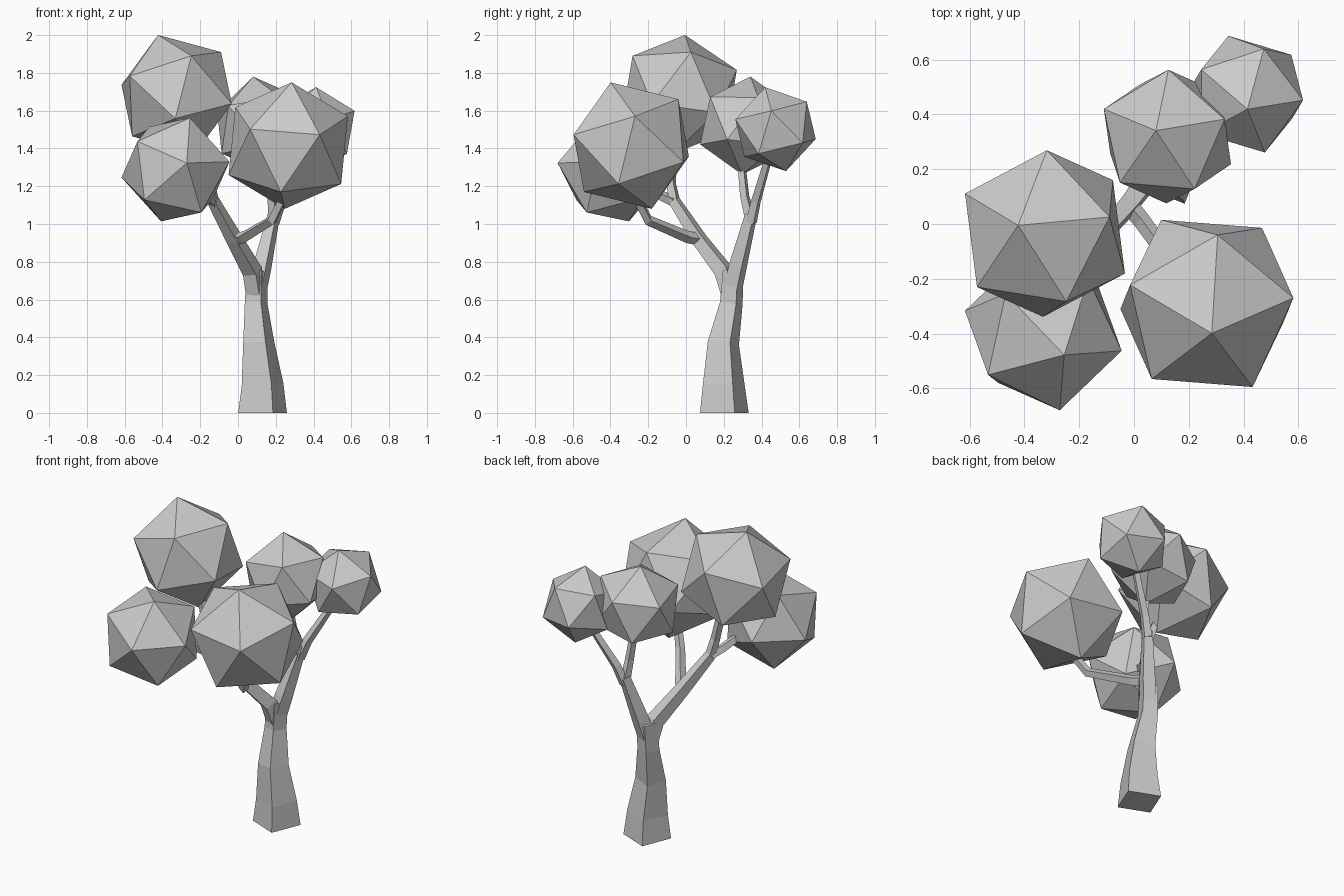
import bpy, bmesh, math
from mathutils import Vector, Matrix

if "Cube" in bpy.data.objects:
    bpy.data.objects.remove(bpy.data.objects["Cube"])


def finish(name, bm):
    bmesh.ops.recalc_face_normals(bm, faces=bm.faces)
    mesh = bpy.data.meshes.new(name)
    bm.to_mesh(mesh)
    bm.free()
    ob = bpy.data.objects.new(name, mesh)
    bpy.context.collection.objects.link(ob)
    return ob


def limb(name, points, radii):
    """Tapered four-sided tube along a path."""
    pts = [Vector(p) for p in points]
    bm = bmesh.new()
    rings = []
    ref = Vector((math.cos(math.radians(23)), math.sin(math.radians(23)), 0))
    for i, (p, r) in enumerate(zip(pts, radii)):
        t = (pts[min(i + 1, len(pts) - 1)] - pts[max(i - 1, 0)]).normalized()
        if p.z == 0:
            t = Vector((0, 0, 1))
        u = (ref - t * ref.dot(t)).normalized()
        v = t.cross(u)
        rings.append([bm.verts.new(p + r * d) for d in (u, v, -u, -v)])
    for a, b in zip(rings, rings[1:]):
        for k in range(4):
            n = (k + 1) % 4
            bm.faces.new((a[k], a[n], b[n], b[k]))
    bm.faces.new(rings[0][::-1])
    bm.faces.new(rings[-1])
    return finish(name, bm)


def frame(p, q):
    p = Vector(p).normalized()
    q = Vector(q)
    q = (q - p * q.dot(p)).normalized()
    return Matrix((p, q, p.cross(q))).transposed()


def clump(name, centre, radius, p, q):
    """Icosahedron turned so two neighbouring corners point along p and q."""
    bm = bmesh.new()
    bmesh.ops.create_icosphere(bm, subdivisions=1, radius=1)
    bm.verts.ensure_lookup_table()
    v0 = bm.verts[0]
    v1 = v0.link_edges[0].other_vert(v0)
    rot = frame(p, q) @ frame(v0.co, v1.co).transposed()
    for v in bm.verts:
        v.co = rot @ v.co.normalized() * radius + Vector(centre)
    return finish(name, bm)


# Trunk
limb("trunk",
     [(.13, .203, 0), (.13, .2, .15), (.11, .198, .37), (.096, .24, .58), (.10, .25, .75)],
     [.14, .12, .09, .065, .06])

# Main fork
back_fork = (.19, .345, 1.05)
front_fork = (-.02, .07, .92)
left_fork = (-.13, -.06, 1.12)
limb("back_bough", [(.095, .24, .62), (.13, .275, .78), back_fork], [.055, .052, .035])
limb("front_bough", [(.095, .24, .62), (.075, .20, .75), front_fork, left_fork],
     [.055, .055, .045, .034])

# Twigs carrying the leaf clumps
limb("back_middle_twig", [(.19, .345, 1.01), (.18, .31, 1.15), (.155, .29, 1.36)], [.032, .026, .022])
limb("back_right_twig", [(.19, .345, 1.01), (.23, .37, 1.12), (.36, .44, 1.36)], [.032, .028, .022])
limb("front_right_twig", [front_fork, (.03, .01, .93), (.18, -.2, 1.02), (.25, -.27, 1.16)],
     [.034, .032, .028, .024])
limb("left_upper_twig", [left_fork, (-.15, -.08, 1.22), (-.22, -.06, 1.46)], [.032, .028, .024])
limb("left_lower_twig", [left_fork, (-.17, -.13, 1.15), (-.26, -.28, 1.25)], [.032, .028, .024])

# Leaf clumps
clump("upper_left_leaves", (-.325, -.035, 1.687), .33, (-.098, .03, .313), (-.292, .146, .05))
clump("front_right_leaves", (.266, -.29, 1.415), .3525, (.018, -.109, .335), (.168, -.307, .057))
clump("lower_left_leaves", (-.331, -.39, 1.288), .298, (.06, -.29, .035), (.077, -.1, .267))
clump("back_middle_leaves", (.122, .319, 1.521), .2635, (-.042, .022, .259), (-.228, .099, .074))
clump("back_right_leaves", (.411, .474, 1.502), .229, (.003, -.055, .222), (.206, -.022, .097))
